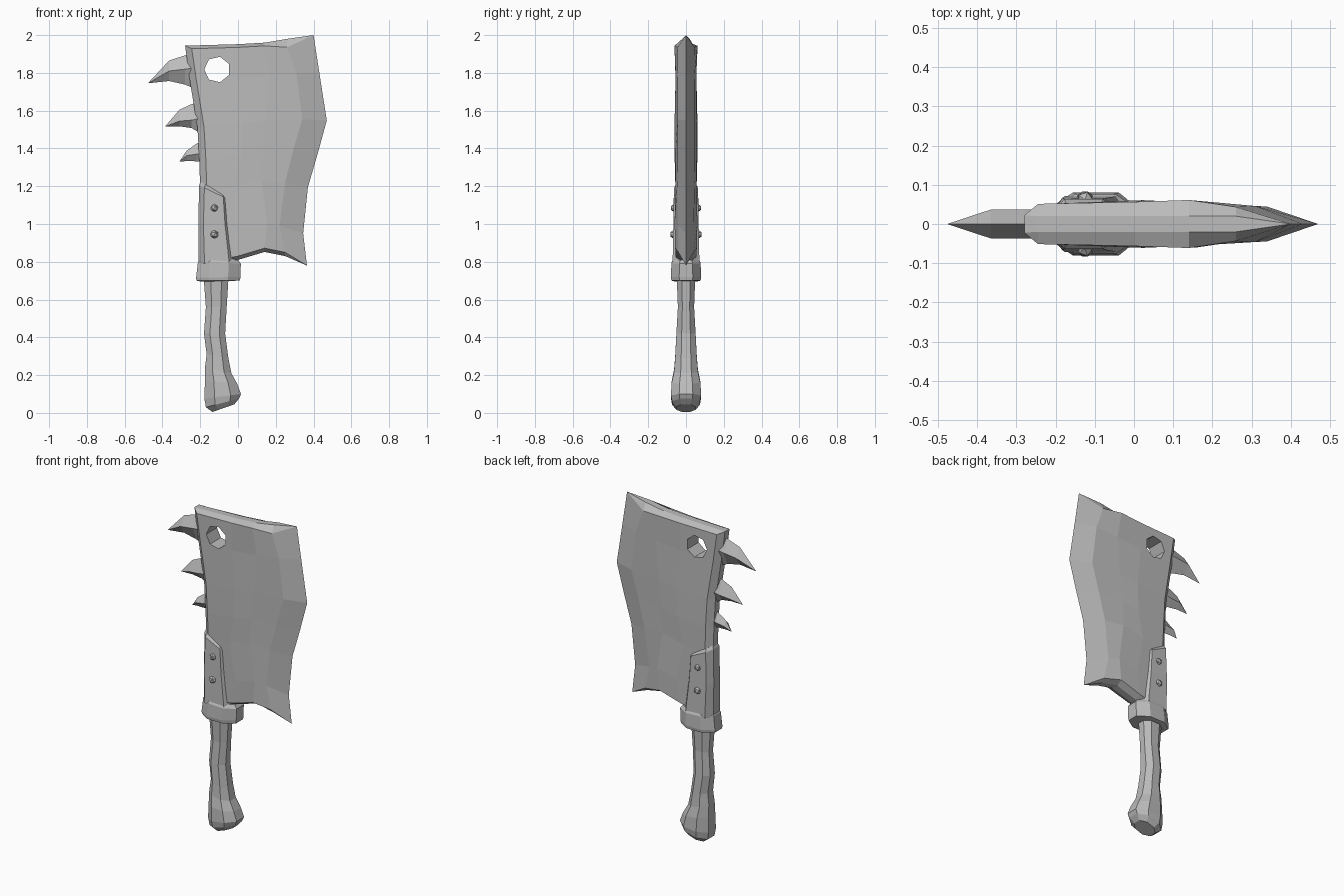
import bpy, bmesh, math, random
from mathutils import Matrix, Vector

if "Cube" in bpy.data.objects:
    bpy.data.objects.remove(bpy.data.objects["Cube"])
random.seed(4)

GREY = (0.5, 0.5, 0.5, 1)
metal = bpy.data.materials.new("grey_metal")
metal.use_nodes = True
metal.diffuse_color = GREY
metal.node_tree.nodes["Principled BSDF"].inputs["Base Color"].default_value = GREY


def finish(name, bm):
    """Clean a bmesh and turn it into a flat shaded object."""
    bmesh.ops.remove_doubles(bm, verts=bm.verts, dist=0.0005)
    bmesh.ops.recalc_face_normals(bm, faces=bm.faces)
    mesh = bpy.data.meshes.new(name)
    bm.to_mesh(mesh)
    bm.free()
    mesh.materials.append(metal)
    obj = bpy.data.objects.new(name, mesh)
    bpy.context.collection.objects.link(obj)
    return obj


def loft(name, rings):
    """Bridge rings whose point i mirrors point n-1-i, and cap both ends."""
    bm = bmesh.new()
    rows = [[bm.verts.new(p) for p in ring] for ring in rings]
    n = len(rows[0])
    for a, b in zip(rows, rows[1:]):
        for i in range(n):
            j = (i + 1) % n
            bm.faces.new((a[i], a[j], b[j], b[i]))
    for row in (rows[0], rows[-1]):
        for i in range((n - 1) // 2):
            ids = dict.fromkeys((i, i + 1, n - 2 - i, n - 1 - i))
            bm.faces.new([row[k] for k in ids])
    return finish(name, bm)


def octagon(x0, x1, h, z0, z1, cut=0.28):
    """Eight-sided ring, z0 at its right end and z1 at its left end."""
    c = cut * (x1 - x0)
    half = [(x0, 0.45 * h), (x0 + c, h), (x1 - c, h), (x1, 0.45 * h)]
    pts = [(x, -y) for x, y in half] + half[::-1]
    return [(x, y, z0 + (z1 - z0) * (x - x0) / (x1 - x0)) for x, y in pts]


# Blade: columns run from the spine to the cutting edge, rows from heel to top
bottom = [0.78, 0.78, 0.81, 0.852, 0.83, 0.78]
top = [1.945, 1.945, 1.952, 1.96, 1.98, 2.0]
depth = [0.022, 0.051, 0.058, 0.058, 0.043, 0]
#        t, spine x, bevel x, edge x
rows = [(0, -0.19, 0.25, 0.365), (0.14, -0.195, 0.22, 0.345),
        (0.34, -0.20, 0.25, 0.37), (0.48, -0.205, 0.29, 0.42),
        (0.63, -0.215, 0.34, 0.47), (0.84, -0.255, 0.31, 0.43),
        (1, -0.28, 0.26, 0.40)]


def blade_ring(t, spine, bevel, edge, rim, lift):
    xs = [spine, spine + 0.035, 0.0, 0.14, bevel, edge]
    half = []
    for k, x in enumerate(xs):
        z = bottom[k] + t * (top[k] - bottom[k])
        y = depth[k]
        if rim and 0 < k < 5:
            y = 0.02
        elif 0 < k < 5:
            z += lift * (2.6 if k == 4 and t == 1 else 1)
            y += random.uniform(-0.004, 0.004)
        if 1 < k < 4 and 0 < t < 1:
            x += random.uniform(-0.03, 0.03)
        half.append((x, y, z))
    return [(x, -y, z) for x, y, z in half] + [p for p in half[-2::-1]]


rings = [blade_ring(*rows[0], True, 0), blade_ring(*rows[0], False, 0.02)]
rings += [blade_ring(*r, False, 0) for r in rows[1:-1]]
rings += [blade_ring(*rows[-1], False, -0.017), blade_ring(*rows[-1], True, 0)]
blade = loft("blade", rings)

# Seven-sided hanging hole cut through the blade
bm = bmesh.new()
turn = Matrix.Translation((-0.11, 0, 1.818)) @ Matrix.Rotation(math.pi / 2, 4, "X")
spin = Matrix.Rotation(math.pi / 2, 4, "Z")
bmesh.ops.create_cone(bm, cap_ends=True, segments=7, radius1=0.069, radius2=0.069,
                      depth=0.4, matrix=turn @ spin)
if max(bm.verts, key=lambda v: v.co.z).co.z < 1.88:
    bmesh.ops.rotate(bm, verts=bm.verts, cent=(-0.11, 0, 1.818),
                     matrix=Matrix.Rotation(math.pi / 7, 3, "Y"))
cutter = finish("hole_cutter", bm)
cutter.hide_render = True
cut = blade.modifiers.new("hole", "BOOLEAN")
cut.operation = "DIFFERENCE"
cut.solver = "EXACT"
cut.object = cutter
bpy.context.view_layer.objects.active = blade
bpy.ops.object.modifier_apply(modifier="hole")
bpy.data.objects.remove(cutter)

# Hooked thorns on the spine: upper line, side ridge, lower line, then the tip
thorns = [
    (0.037, [(-0.24, 1.905, 1.825, 1.72), (-0.28, 1.893, 1.82, 1.738),
             (-0.365, 1.865, 1.81, 1.757)], (-0.477, 1.745)),
    (0.031, [(-0.20, 1.645, 1.56, 1.48), (-0.245, 1.635, 1.55, 1.508),
             (-0.31, 1.605, 1.545, 1.517)], (-0.387, 1.515)),
    (0.023, [(-0.19, 1.44, 1.375, 1.33), (-0.22, 1.425, 1.37, 1.332),
             (-0.272, 1.388, 1.362, 1.333)], (-0.31, 1.33)),
]
for name, (w, stations, tip) in zip(("upper", "middle", "lower"), thorns):
    rings = [[(x, 0, hi), (x, -w, mid), (x, 0, lo), (x, w, mid)]
             for x, hi, mid, lo in stations]
    rings.append([(tip[0], 0, tip[1])] * 4)
    loft(name + "_thorn", rings)

# Sleeve clasping the blade, with a slanted top
loft("sleeve", [octagon(-0.208, -0.015, 0.071, 0.79, 0.79, 0.16),
                octagon(-0.21, -0.042, 0.067, 1.0, 1.0, 0.16),
                octagon(-0.206, -0.05, 0.064, 1.205, 1.13, 0.18),
                octagon(-0.198, -0.06, 0.052, 1.225, 1.145, 0.18)])

# Collar between blade and grip
loft("collar", [octagon(-0.195, -0.01, 0.06, 0.695, 0.70),
                octagon(-0.22, 0.01, 0.077, 0.70, 0.70),
                octagon(-0.222, 0.013, 0.08, 0.715, 0.72),
                octagon(-0.212, 0.015, 0.077, 0.80, 0.79),
                octagon(-0.198, 0.0, 0.066, 0.82, 0.81)])

# Wavy grip ending in a tilted pommel
loft("grip", [octagon(-0.135, -0.02, 0.05, 0.005, 0.045),
              octagon(-0.17, 0.005, 0.074, 0.03, 0.075),
              octagon(-0.178, 0.016, 0.08, 0.075, 0.10),
              octagon(-0.175, -0.005, 0.076, 0.17, 0.155),
              octagon(-0.175, -0.035, 0.063, 0.24, 0.21),
              octagon(-0.166, -0.051, 0.057, 0.31, 0.29),
              octagon(-0.18, -0.068, 0.051, 0.42, 0.42),
              octagon(-0.17, -0.06, 0.043, 0.56, 0.56),
              octagon(-0.182, -0.05, 0.049, 0.72, 0.72)])

# Rivets on both sides of the sleeve
for level, z, r in (("upper", 1.085, 0.022), ("lower", 0.945, 0.025)):
    for side, y in (("front", -0.062), ("back", 0.062)):
        bm = bmesh.new()
        bmesh.ops.create_icosphere(bm, subdivisions=1, radius=r,
                                   matrix=Matrix.Translation((-0.125, y, z)))
        finish(f"{side}_{level}_rivet", bm)
